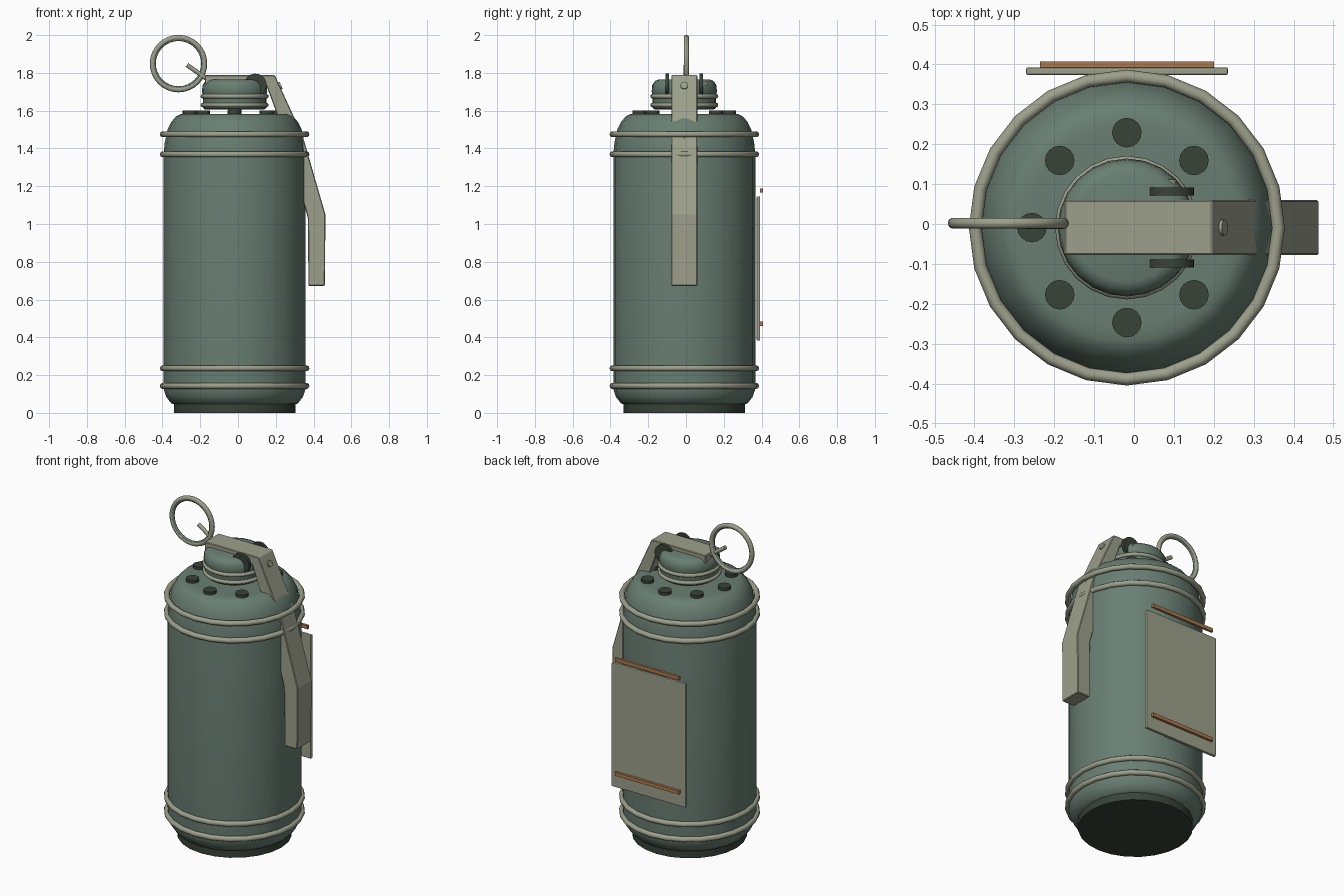
import bpy, bmesh, math
from mathutils import Vector

if "Cube" in bpy.data.objects:
    bpy.data.objects.remove(bpy.data.objects["Cube"])

CX, CY = -0.018, -0.009   # axis of the canister


def material(name, rgb):
    m = bpy.data.materials.new(name)
    m.diffuse_color = (*rgb, 1)
    m.use_nodes = True
    m.node_tree.nodes["Principled BSDF"].inputs["Base Color"].default_value = m.diffuse_color
    return m


GREEN = material("sage_green", (0.14, 0.21, 0.17))
TAN = material("khaki_metal", (0.34, 0.35, 0.26))
DARK = material("dark_green", (0.04, 0.056, 0.04))
COPPER = material("copper", (0.42, 0.19, 0.075))


def finish(ob, name, mat, smooth=40):
    ob.name = name
    ob.data.materials.clear()
    ob.data.materials.append(mat)
    if smooth:
        bpy.ops.object.select_all(action='DESELECT')
        ob.select_set(True)
        bpy.context.view_layer.objects.active = ob
        bpy.ops.object.shade_smooth_by_angle(angle=math.radians(smooth))
    return ob


def from_bmesh(bm, name, mat, smooth=40):
    bmesh.ops.recalc_face_normals(bm, faces=bm.faces)
    me = bpy.data.meshes.new(name)
    bm.to_mesh(me)
    bm.free()
    ob = bpy.data.objects.new(name, me)
    bpy.context.collection.objects.link(ob)
    return finish(ob, name, mat, smooth)


def lathe(name, profile, mat, sides=24):
    """Revolve (radius, z) points round the canister axis, capped at both ends."""
    bm = bmesh.new()
    rings = []
    for r, z in profile:
        rings.append([bm.verts.new((CX + r * math.cos(i * math.tau / sides),
                                    CY + r * math.sin(i * math.tau / sides), z))
                      for i in range(sides)])
    for a, b in zip(rings, rings[1:]):
        for i in range(sides):
            j = (i + 1) % sides
            bm.faces.new((a[i], a[j], b[j], b[i]))
    bm.faces.new(rings[0])
    bm.faces.new(rings[-1])
    return from_bmesh(bm, name, mat)


def torus(name, loc, major, minor, mat, rot=(0, 0, 0), sides=24):
    bpy.ops.mesh.primitive_torus_add(location=loc, rotation=rot, major_radius=major,
                                     minor_radius=minor, major_segments=sides, minor_segments=10)
    return finish(bpy.context.object, name, mat, 60)


def rod(name, a, b, r, mat, sides=16):
    a, b = Vector(a), Vector(b)
    bpy.ops.mesh.primitive_cylinder_add(vertices=sides, radius=r, depth=(b - a).length,
                                        location=(a + b) / 2)
    ob = bpy.context.object
    ob.rotation_euler = (b - a).to_track_quat('Z', 'Y').to_euler()
    return finish(ob, name, mat)


def box(name, lo, hi, mat, bevel=0):
    lo, hi = Vector(lo), Vector(hi)
    bpy.ops.mesh.primitive_cube_add(size=1, location=(lo + hi) / 2)
    ob = bpy.context.object
    ob.scale = hi - lo
    bpy.ops.object.transform_apply(location=False, rotation=False, scale=True)
    if bevel:
        mod = ob.modifiers.new("bevel", 'BEVEL')
        mod.width, mod.segments = bevel, 2
    return finish(ob, name, mat, 0)


# Canister body and foot
lathe("base", [(0.322, 0), (0.322, 0.06)], DARK)
lathe("body", [(0.31, 0.042), (0.335, 0.05), (0.362, 0.085), (0.374, 0.12), (0.376, 0.16),
               (0.376, 1.37), (0.37, 1.43), (0.355, 1.50), (0.335, 1.54), (0.31, 1.57),
               (0.285, 1.582), (0.25, 1.583)], GREEN)
for i, z in enumerate((0.143, 0.236, 1.369, 1.475)):
    torus(f"body_band_{i + 1}", (CX, CY, z), 0.38, 0.016, TAN)

# Vent plugs on the shoulder
for i in range(8):
    a = i * math.tau / 8
    x, y = CX + 0.238 * math.cos(a), CY + 0.238 * math.sin(a)
    rod(f"vent_{i + 1}", (x, y, 1.57), (x, y, 1.6), 0.037, DARK)

# Fuze cap
lathe("neck", [(0.036, 1.57), (0.036, 1.62)], GREEN, 16)
lathe("fuze_cap", [(0.155, 1.605), (0.168, 1.615), (0.168, 1.685), (0.173, 1.70),
                   (0.17, 1.735), (0.155, 1.757), (0.135, 1.765)], GREEN)
for i, z in enumerate((1.63, 1.676)):
    torus(f"cap_band_{i + 1}", (CX, CY, z), 0.168, 0.012, TAN)

# Hinge discs and pivot pin
for side, name in ((-1, "front"), (1, "back")):
    y = CY + side * 0.09
    rod(f"hinge_disc_{name}", (0.092, y - 0.01, 1.737), (0.092, y + 0.01, 1.737), 0.059, DARK, 24)
rod("hinge_pin", (0.092, -0.1, 1.737), (0.092, 0.112, 1.737), 0.014, TAN)

# Safety lever: side profile pushed across its width
lever = [(-0.175, 1.788), (0.195, 1.788), (0.343, 1.465), (0.463, 1.05), (0.46, 0.673),
         (0.373, 0.673), (0.37, 1.03), (0.265, 1.42), (0.15, 1.735), (-0.175, 1.735)]
bm = bmesh.new()
face = bm.faces.new([bm.verts.new((x, CY - 0.069, z)) for x, z in lever])
ext = bmesh.ops.extrude_face_region(bm, geom=[face])
bmesh.ops.translate(bm, vec=(0, 0.138, 0),
                    verts=[v for v in ext["geom"] if isinstance(v, bmesh.types.BMVert)])
ob = from_bmesh(bm, "safety_lever", TAN, 0)
mod = ob.modifiers.new("bevel", 'BEVEL')
mod.width, mod.segments, mod.limit_method = 0.004, 1, 'ANGLE'
mod.angle_limit = math.radians(50)
rod("lever_rivet", (0.205, CY, 1.725), (0.228, CY, 1.735), 0.02, TAN)

# Pull ring and its pin
upright = (math.pi / 2, 0, 0)
torus("pull_ring", (-0.315, 0.002, 1.849), 0.138, 0.014, TAN, upright, 32)
torus("pull_ring_lining", (-0.315, 0, 1.849), 0.128, 0.008, GREEN, upright, 32)
rod("pull_pin", (-0.27, 0, 1.842), (-0.16, 0, 1.765), 0.012, TAN, 12)

# Back plate with two copper strips
box("back_plate", (-0.271, 0.374, 0.382), (0.236, 0.393, 1.146), TAN, 0.005)
for z, name in ((0.472, "lower"), (1.178, "upper")):
    box(f"copper_strip_{name}", (-0.236, 0.393, z - 0.011), (0.201, 0.408, z + 0.011), COPPER)
